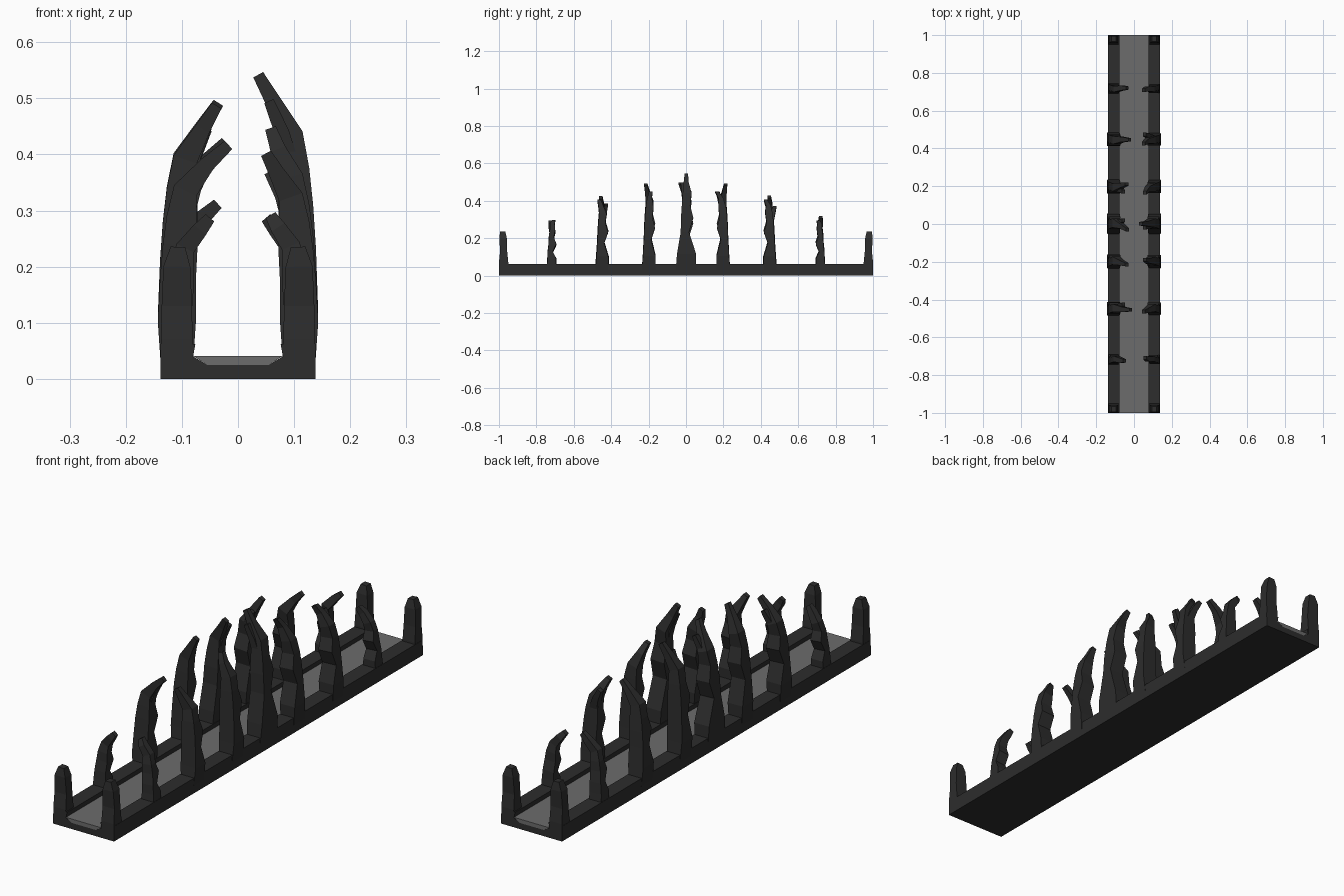
import bpy, bmesh, math

if "Cube" in bpy.data.objects:
    bpy.data.objects.remove(bpy.data.objects["Cube"])

def material(name, v):
    m = bpy.data.materials.new(name)
    m.diffuse_color = (v, v, v, 1)
    m.use_nodes = True
    m.node_tree.nodes["Principled BSDF"].inputs["Base Color"].default_value = m.diffuse_color
    return m

DARK = material("charcoal", 0.026)
GREY = material("mid grey", 0.15)

def loft(name, rings, mat):
    """Skin a list of equal-length rings and cap both ends."""
    bm = bmesh.new()
    rows = [[bm.verts.new(p) for p in r] for r in rings]
    n = len(rows[0])
    for a, b in zip(rows, rows[1:]):
        for i in range(n):
            bm.faces.new((a[i], a[(i + 1) % n], b[(i + 1) % n], b[i]))
    bm.faces.new(rows[0])
    bm.faces.new(rows[-1])
    bmesh.ops.recalc_face_normals(bm, faces=bm.faces)
    me = bpy.data.meshes.new(name)
    bm.to_mesh(me)
    bm.free()
    me.materials.append(mat)
    ob = bpy.data.objects.new(name, me)
    bpy.context.collection.objects.link(ob)
    return ob

def extrude_y(name, profile, y0, y1, mat):
    return loft(name, [[(x, y, z) for x, z in profile] for y in (y0, y1)], mat)

def limb(name, s, y, nodes):
    """Square-section branch; node = (x, dy, z, half x, half y), tilted to follow the bend."""
    rings = []
    for i, (x, dy, z, hx, hy) in enumerate(nodes):
        a, b = nodes[max(i - 1, 0)], nodes[min(i + 1, len(nodes) - 1)]
        t = 0 if i == 0 else math.atan2(a[0] - b[0], b[2] - a[2])
        c, d = math.cos(t) * hx, math.sin(t) * hx
        rings.append([(s * (x + u * c), y + dy + v * hy, z + u * d)
                      for u, v in ((-1, -1), (1, -1), (1, 1), (-1, 1))])
    loft(name, rings, DARK)

# Trough: floor slab, side rails and grey channel bed
extrude_y("trough_base", [(-.138, 0), (.138, 0), (.138, .04), (.08, .04), (.055, .025),
                          (-.055, .025), (-.08, .04), (-.138, .04)], -1, 1, DARK)
extrude_y("channel_bed", [(-.055, .025), (.055, .025), (.08, .041), (-.08, .041)], -1, 1, GREY)
for s in (-1, 1):
    extrude_y("side_rail", [(s * .08, .04), (s * .138, .04), (s * .138, .062), (s * .076, .062)],
              -.999, .999, DARK)

# Corner posts with blunt tapered tops
for s in (-1, 1):
    for e in (-1, 1):
        limb("corner_post", s, e * .975, [
            (.109, 0, 0, .029, .025), (.109, 0, .07, .028, .025), (.109, 0, .13, .027, .019),
            (.109, e * .003, .2, .024, .02), (.107, e * .005, .235, .013, .014)])

# Twisted branches: side, y, height, tip x, tip dy, base half width, twig dy (0 = none)
BRANCHES = [
    (-1, -.72, .295, .05, -.005, .027, 0), (-1, -.45, .425, .017, -.005, .037, .025),
    (-1, -.2, .495, .038, -.015, .037, 0), (-1, 0, .50, .035, -.03, .055, .02),
    (-1, .2, .495, .038, .012, .037, -.03), (-1, .45, .43, .022, -.005, .037, 0),
    (-1, .72, .32, .036, 0, .027, 0),
    (1, -.72, .30, .058, .012, .025, 0), (1, -.45, .41, .05, -.015, .034, 0),
    (1, -.2, .455, .058, .012, .036, 0), (1, 0, .55, .036, .002, .055, -.02),
    (1, .2, .455, .058, -.035, .036, 0), (1, .45, .41, .05, -.025, .034, .025),
    (1, .72, .295, .05, -.012, .025, 0),
]
for s, y, h, tx, ty, w, twig in BRANCHES:
    k = .6 if w > .05 else .8
    g = 1 if h > .4 else .78
    d = .006 * (1 if y <= 0 else -1)
    limb("branch", s, y, [
        (.109, 0, .03, .029, w), (.109, d * .5, .06 + .1 * h, .034 * g, w * .93),
        (.107, -d, .42 * h, .032 * g, w * k * .68), (.103, d, .56 * h, .031 * g, w * k),
        (.100, 0, .68 * h, .027 * g, w * k * .68), (.094, d, .79 * h, .022 * g, w * k * .72),
        (.6 * .08 + .4 * tx, ty * .4, .9 * h, .014, .013),
        (tx, ty, h - .008, .010, .009)])
    # Short fork splitting off near the top
    if twig:
        limb("twig", s, y, [
            (.098, 0, .66 * h, .018, .016), (.078, twig * .5, .8 * h, .013, .014),
            (.055, twig, .9 * h, .009, .009)])
